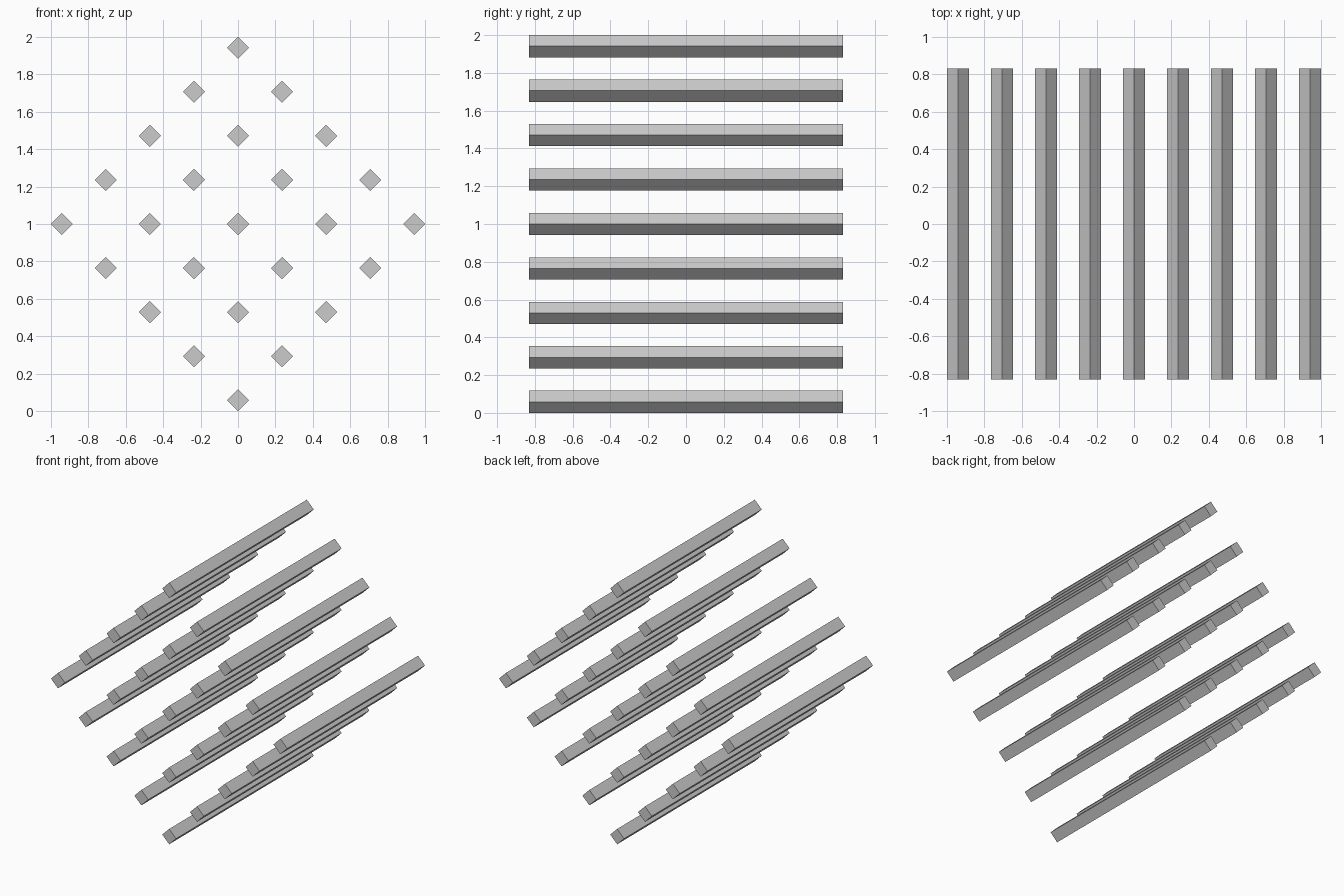
import bpy, math

if "Cube" in bpy.data.objects:
    bpy.data.objects.remove(bpy.data.objects["Cube"])

HALF_DIAG = 1 / 17                      # half diagonal of a bar's square section
SIDE = HALF_DIAG * math.sqrt(2)         # bar thickness
STEP = 4 * HALF_DIAG                    # offset between neighbouring bars in x and z
LENGTH = 20 * SIDE                      # bar length along y

# One shared square bar mesh
bpy.ops.mesh.primitive_cube_add(size=1)
first = bpy.context.object
mesh = first.data
mesh.name = "bar"
for v in mesh.vertices:
    v.co.x *= SIDE
    v.co.y *= LENGTH
    v.co.z *= SIDE
bpy.data.objects.remove(first)

# Five by five lattice of bars, turned 45 degrees to stand on one corner
for i in range(5):
    for j in range(5):
        bar = bpy.data.objects.new(f"bar_{i + 1}_{j + 1}", mesh)
        bar.location = ((i - j) * STEP, 0, HALF_DIAG + (i + j) * STEP)
        bar.rotation_euler = (0, math.radians(45), 0)
        bpy.context.collection.objects.link(bar)
